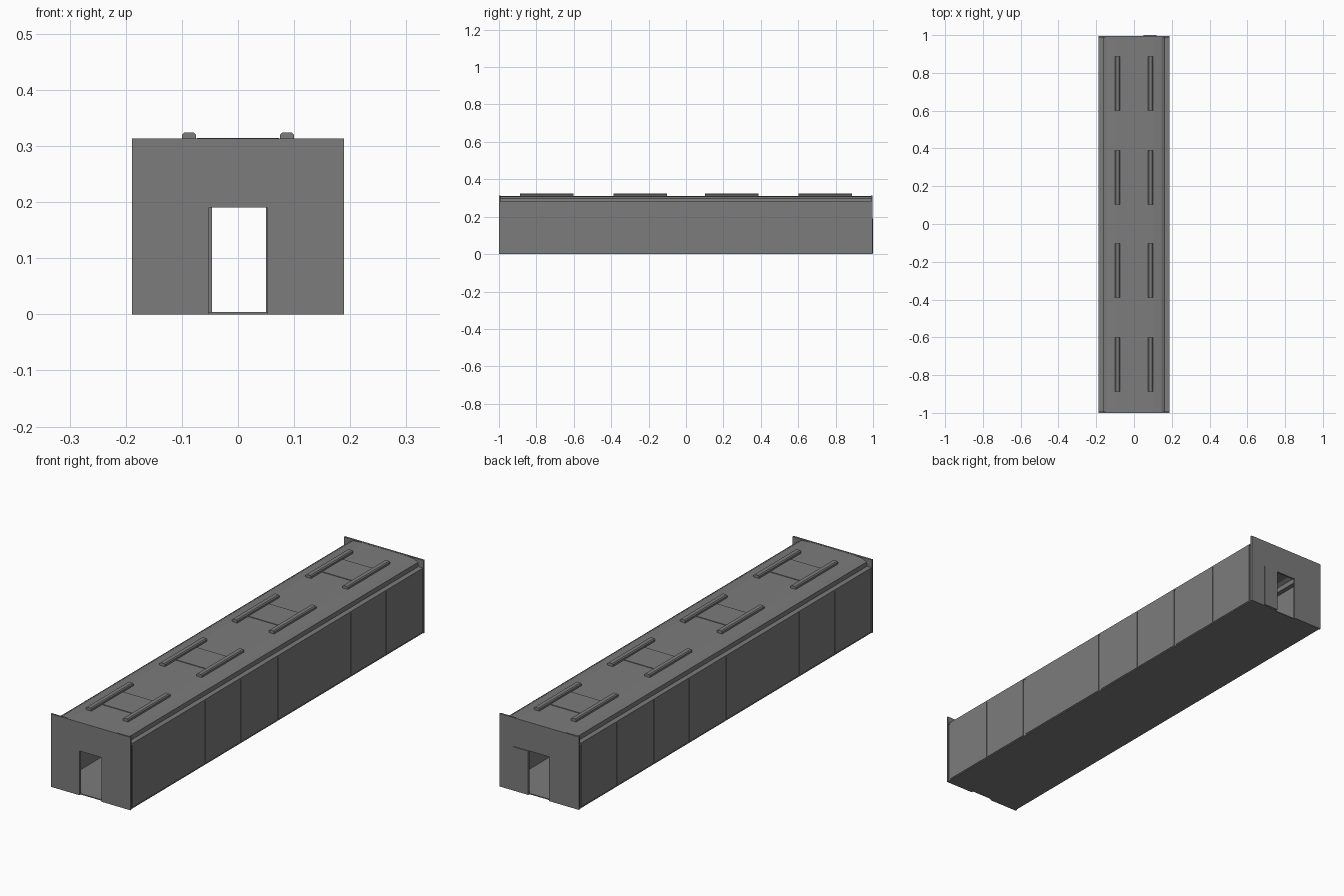
import bpy, bmesh

if "Cube" in bpy.data.objects:
    bpy.data.objects.remove(bpy.data.objects["Cube"])

grey = bpy.data.materials.new("mid_grey")
grey.diffuse_color = (0.2, 0.2, 0.2, 1)
grey.use_nodes = True
grey.node_tree.nodes["Principled BSDF"].inputs["Base Color"].default_value = grey.diffuse_color


def extrude_y(name, profile, y0, y1):
    """Extrude an x/z outline along y into a closed solid."""
    bm = bmesh.new()
    face = bm.faces.new([bm.verts.new((x, y0, z)) for x, z in profile])
    ext = bmesh.ops.extrude_face_region(bm, geom=[face])
    verts = [g for g in ext["geom"] if isinstance(g, bmesh.types.BMVert)]
    bmesh.ops.translate(bm, verts=verts, vec=(0, y1 - y0, 0))
    bmesh.ops.recalc_face_normals(bm, faces=bm.faces)
    mesh = bpy.data.meshes.new(name)
    bm.to_mesh(mesh)
    bm.free()
    mesh.materials.append(grey)
    obj = bpy.data.objects.new(name, mesh)
    bpy.context.collection.objects.link(obj)
    return obj


def box(name, x0, x1, y0, y1, z0, z1):
    return extrude_y(name, [(x0, z0), (x1, z0), (x1, z1), (x0, z1)], y0, y1)


W, H, DOOR = 0.189, 0.313, 0.19


# End walls with doorways
def end_wall(name, y0, y1, d0, d1):
    extrude_y(name, [(-W, 0), (d0, 0), (d0, DOOR), (d1, DOOR), (d1, 0),
                     (W, 0), (W, H), (-W, H)], y0, y1)


end_wall("front_end_wall", -1.0, -0.992, -0.052, 0.052)
end_wall("back_end_wall", 0.988, 0.996, -0.046, 0.052)

# Door slid open on the back end
box("sliding_door", 0.05, 0.12, 0.996, 1.0, 0.003, DOOR)

# Floor slab
box("floor", -0.186, 0.186, -0.992, 0.988, 0, 0.004)

# Roof shell: flat middle, gentle shoulders, short drop to a side ledge
half = [(0.1, 0.312), (0.145, 0.308), (0.163, 0.298), (0.165, 0.28),
        (0.187, 0.28), (0.187, 0.274), (0.159, 0.274), (0.157, 0.294),
        (0.142, 0.302), (0.1, 0.306)]
outer, inner = half[:6], half[6:]
profile = ([(-x, z) for x, z in reversed(outer)] + outer + inner
           + [(-x, z) for x, z in reversed(inner)])
extrude_y("roof", profile, -0.992, 0.988)

# Side walls: backing sheets with panels that leave seams
for side, s in (("left", -1), ("right", 1)):
    a, b = sorted((s * 0.179, s * 0.1845))
    box(side + "_wall", a, b, -0.992, 0.988, 0.003, 0.275)
    a, b = sorted((s * 0.1845, s * 0.187))
    for i in range(8):
        lo, hi = -0.988 + i * 0.2465, -0.988 + (i + 1) * 0.2465
        wide, thin = 0.007, 0.001
        lo += wide if i % 2 == 0 else thin
        hi -= thin if i % 2 == 0 else wide
        box(side + "_panel", a, b, lo, hi, 0.006, 0.275)

# Roof hatches and chamfered roof rails, one set per bay
for y in (-0.745, -0.245, 0.245, 0.745):
    box("roof_hatch", -0.073, 0.073, y - 0.07, y + 0.07, 0.311, 0.3145)
    for s in (-1, 1):
        rail = [(0.075, 0.31), (0.1, 0.31), (0.1, 0.32), (0.096, 0.324),
                (0.079, 0.324), (0.075, 0.32)]
        extrude_y("roof_rail", [(s * x, z) for x, z in rail],
                  y - 0.143, y + 0.143)
